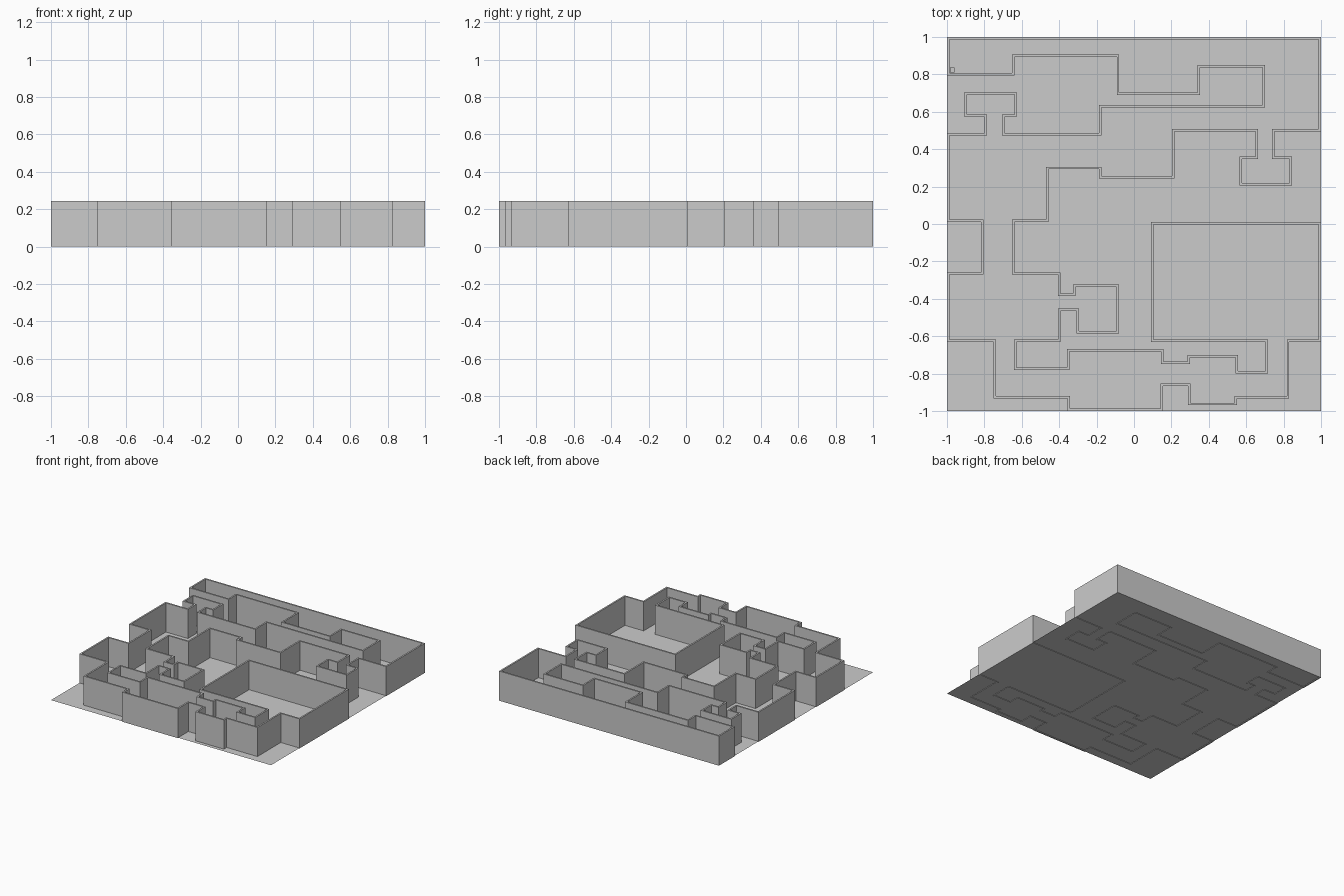
import bpy, bmesh
from mathutils import Vector

if "Cube" in bpy.data.objects:
    bpy.data.objects.remove(bpy.data.objects["Cube"])

WALL, HEIGHT, FLOOR_Z = 0.013, 0.243, 0.004

# Outer wall outline, clockwise from the back left corner.
# All corners are right angles, so each number is the next x, then the next y, and so on.
right_closet = [1, .495, .75, .36, .845, .205, .565, .36, .65, .495]
middle_hall = [.217, .243, -.188, .293, -.458, .012, -.638, -.258]
small_cell = [-.393, -.372, -.325, -.323, -.08, -.585, -.307, -.465, -.393, -.63]
front_passage_inner = [-.628, -.768, -.357, -.668, .158, -.736, .286, -.70, .557, -.787]
great_room = [.703, -.63, .09, .01, 1, -.63]
front_passage_outer = [.83, -.933, .55, -.969, .29, -.866, .155, -1, -.355, -.933, -.752, -.63]
left_rooms = [-1, -.258, -.817, .012, -1, .487]
left_closet = [-.80, .573, -.905, .705, -.627, .573, -.692, .487]
back_hall = [-.188, .636, .687, .838, .353, .69, -.092, .893, -.64, .793, -1, 1]
moves = (right_closet + middle_hall + small_cell + front_passage_inner + great_room
         + front_passage_outer + left_rooms + left_closet + back_hall)


def trace(steps, start):
    p, pts = Vector(start), []
    for i, value in enumerate(steps):
        p[i % 2] = value
        pts.append(p.copy())
    return pts


def inset(pts, t):
    out = []
    for i, p in enumerate(pts):
        a = (p - pts[i - 1]).normalized()
        b = (pts[(i + 1) % len(pts)] - p).normalized()
        out.append(p + t * Vector((a.y + b.y, -a.x - b.x)))
    return out


def add_object(name, bm):
    bmesh.ops.recalc_face_normals(bm, faces=bm.faces)
    mesh = bpy.data.meshes.new(name)
    bm.to_mesh(mesh)
    bm.free()
    obj = bpy.data.objects.new(name, mesh)
    bpy.context.collection.objects.link(obj)
    return obj


# Walls: one continuous ring with a constant thickness
outer = trace(moves, (-1, 1))
inner = inset(outer, WALL)
bm = bmesh.new()
loops = [[bm.verts.new((p.x, p.y, z)) for p in pts]
         for pts, z in ((outer, 0), (outer, HEIGHT), (inner, HEIGHT), (inner, 0))]
for k in range(4):
    a, b = loops[k], loops[(k + 1) % 4]
    for i in range(len(a)):
        j = (i + 1) % len(a)
        bm.faces.new((a[i], a[j], b[j], b[i]))
add_object("walls", bm)

# Floor: a single flat sheet just above the wall bases
bm = bmesh.new()
bmesh.ops.create_grid(bm, x_segments=1, y_segments=1, size=1)
bmesh.ops.translate(bm, verts=bm.verts, vec=(0, 0, FLOOR_Z))
add_object("floor", bm)

# Small block standing in the back left corner of the back hall
bm = bmesh.new()
bmesh.ops.create_cube(bm, size=0.026)
block = add_object("corner_block", bm)
block.location = (-.972, .823, FLOOR_Z + 0.013)
